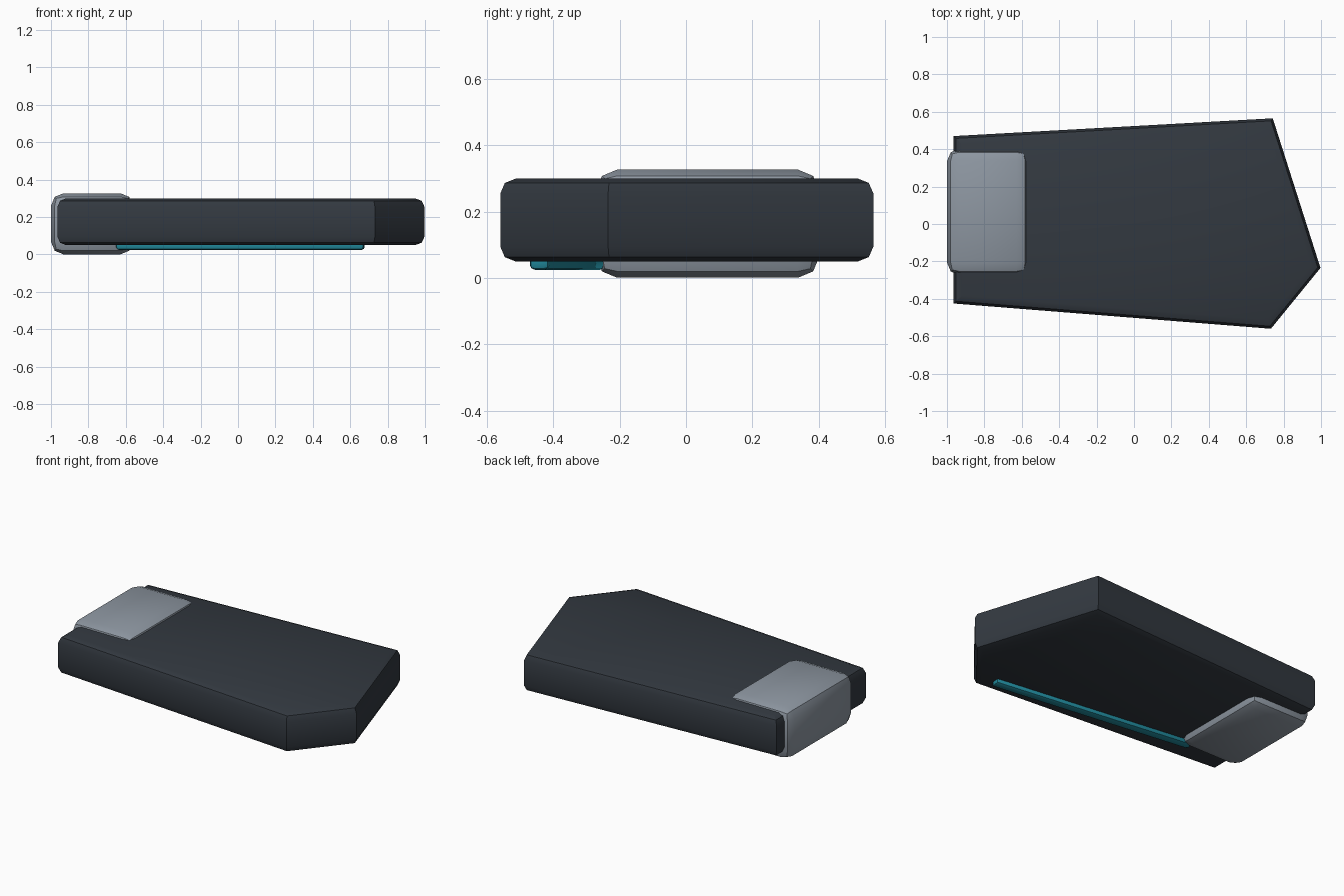
import bpy, bmesh, math
from mathutils import Matrix, Vector

if "Cube" in bpy.data.objects:
    bpy.data.objects.remove(bpy.data.objects["Cube"])


def finish(name, bm, color):
    bmesh.ops.recalc_face_normals(bm, faces=bm.faces)
    mesh = bpy.data.meshes.new(name)
    bm.to_mesh(mesh)
    bm.free()
    obj = bpy.data.objects.new(name, mesh)
    bpy.context.collection.objects.link(obj)
    mat = bpy.data.materials.new(name + "_colour")
    mat.diffuse_color = (*color, 1)
    mat.use_nodes = True
    mat.node_tree.nodes["Principled BSDF"].inputs["Base Color"].default_value = mat.diffuse_color
    mesh.materials.append(mat)
    bpy.ops.object.select_all(action='DESELECT')
    obj.select_set(True)
    bpy.context.view_layer.objects.active = obj
    bpy.ops.object.shade_smooth_by_angle(angle=math.radians(30))
    return obj


def bevel(bm, edges, width, segments):
    bmesh.ops.bevel(bm, geom=edges, offset=width, segments=segments,
                    profile=0.5, affect='EDGES', clamp_overlap=True)


def rounded_box(name, centre, size, width, segments, color, turn=0):
    bm = bmesh.new()
    bmesh.ops.create_cube(bm, size=1, matrix=Matrix.Diagonal((*size, 1)))
    bevel(bm, bm.edges[:], width, segments)
    bm.transform(Matrix.Translation(centre) @ Matrix.Rotation(turn, 4, 'Z'))
    return finish(name, bm, color)


# Five-sided slab, rounded along its top and bottom rims only
outline = [(-0.965, 0.47), (-0.965, -0.425), (0.732, -0.56), (0.997, -0.235), (0.742, 0.565)]
bm = bmesh.new()
base = bm.faces.new([bm.verts.new((x, y, 0.05)) for x, y in outline])
top = bmesh.ops.extrude_face_region(bm, geom=[base])
bmesh.ops.translate(bm, vec=(0, 0, 0.25),
                    verts=[g for g in top["geom"] if isinstance(g, bmesh.types.BMVert)])
rims = [e for e in bm.edges if abs(e.verts[0].co.z - e.verts[1].co.z) < 0.01]
bevel(bm, rims, 0.045, 2)
finish("slab_body", bm, (0.033, 0.041, 0.052))

# Rounded clamp block wrapped round the narrow end
rounded_box("end_clamp", (-0.781, 0.065, 0.164), (0.436, 0.675, 0.326),
            0.065, 2, (0.27, 0.31, 0.36))

# Thin slanted strip on the underside
a, b = Vector((-0.65, -0.273)), Vector((0.675, -0.443))
run = b - a
mid = (a + b) / 2
rounded_box("underside_strip", (mid.x, mid.y, 0.05), (run.length, 0.06, 0.05),
            0.015, 2, (0.015, 0.25, 0.33), math.atan2(run.y, run.x))
